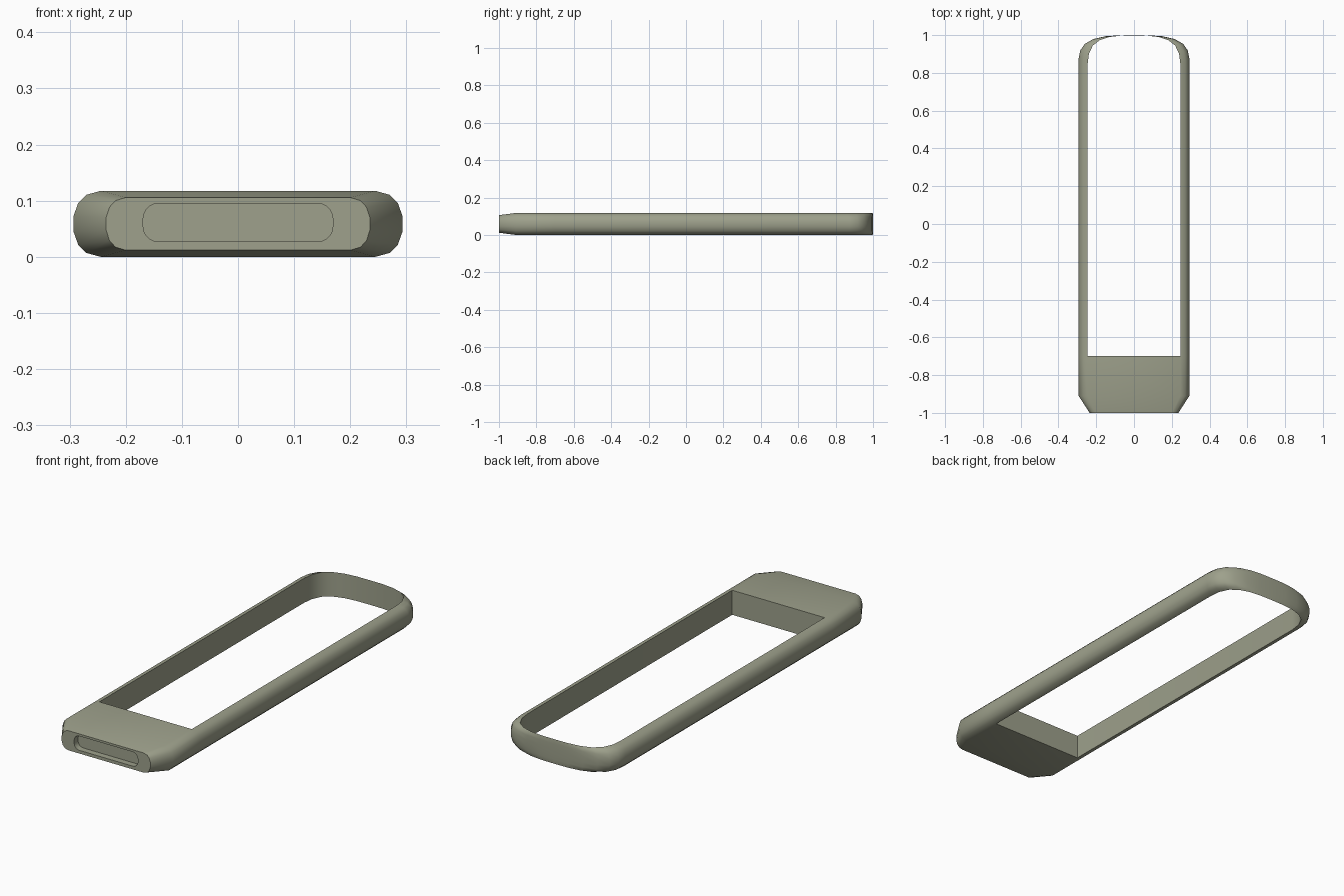
import bpy, bmesh, math
from mathutils import Vector

if "Cube" in bpy.data.objects:
    bpy.data.objects.remove(bpy.data.objects["Cube"])

# Rounded edge section: outward fraction (inner edge to outer edge) and height
SECTION = [(0, .1175), (.53, .1105), (.83, .096), (1, .073),
           (1, .0445), (.83, .0215), (.53, .007), (0, 0)]
# Plan curve of the right half: inner x, inner y, outer x, outer y
PLAN = [(.245, -.70, .293, -.70), (.245, .85, .293, .875), (.239, .90, .285, .918),
        (.218, .945, .261, .953), (.18, .974, .216, .979), (.13, .990, .15, .994),
        (.07, .997, .075, .999), (0, .998, 0, 1.0)]

bm = bmesh.new()


def skin(a, b):
    """Join two closed loops with quads."""
    n = len(a)
    for i in range(n):
        j = (i + 1) % n
        bm.faces.new((a[i], a[j], b[j], b[i]))


def edges_of(loop):
    return [bm.edges.get((loop[i], loop[i - 1])) for i in range(len(loop))]


# Thin band running round both sides and the back
path = PLAN + [(-a, b, -c, d) for a, b, c, d in PLAN[-2::-1]]
columns = []
for ix, iy, ox, oy in path:
    columns.append([bm.verts.new((ix + (ox - ix) * t, iy + (oy - iy) * t, z))
                    for t, z in SECTION])
for a, b in zip(columns, columns[1:]):
    skin(a, b)


# Solid front block, tapered towards the front face
def block_loop(y, inner, outer, zscale):
    half = [(inner + (outer - inner) * t, .05875 + (z - .05875) * zscale)
            for t, z in SECTION]
    pts = half + [(-x, z) for x, z in reversed(half)]
    return [bm.verts.new((x, y, z)) for x, z in pts]


rear = block_loop(-.70, .245, .293, 1)
mid = block_loop(-.91, .245, .293, 1)
front = block_loop(-1, .20, .235, .8)
skin(rear, mid)
skin(mid, front)
bm.faces.new((rear[0], rear[7], rear[8], rear[15]))


# Rounded slot recessed into the front face
def slot_loop(y, w=.169, h=.034, r=.027, zc=.061, steps=5):
    pts = []
    for k, (sx, sz) in enumerate([(1, 1), (-1, 1), (-1, -1), (1, -1)]):
        for s in range(steps + 1):
            a = math.pi / 2 * (k + s / steps)
            pts.append((sx * (w - r) + r * math.cos(a), y,
                        zc + sz * (h - r) + r * math.sin(a)))
    return [bm.verts.new(p) for p in pts]


rim, floor = slot_loop(-1), slot_loop(-.97)
skin(rim, floor)
bm.faces.new(floor)
bmesh.ops.triangle_fill(bm, use_beauty=True, edges=edges_of(front) + edges_of(rim),
                        normal=Vector((0, -1, 0)))

bmesh.ops.remove_doubles(bm, verts=bm.verts, dist=1e-5)
bmesh.ops.recalc_face_normals(bm, faces=bm.faces)
mesh = bpy.data.meshes.new("bumper_frame")
bm.to_mesh(mesh)
bm.free()

frame = bpy.data.objects.new("bumper_frame", mesh)
bpy.context.collection.objects.link(frame)
mat = bpy.data.materials.new("grey_olive")
mat.diffuse_color = (.342, .356, .262, 1)
mat.use_nodes = True
mat.node_tree.nodes["Principled BSDF"].inputs["Base Color"].default_value = mat.diffuse_color
mesh.materials.append(mat)

bpy.context.view_layer.objects.active = frame
frame.select_set(True)
bpy.ops.object.shade_smooth_by_angle(angle=math.radians(32))
